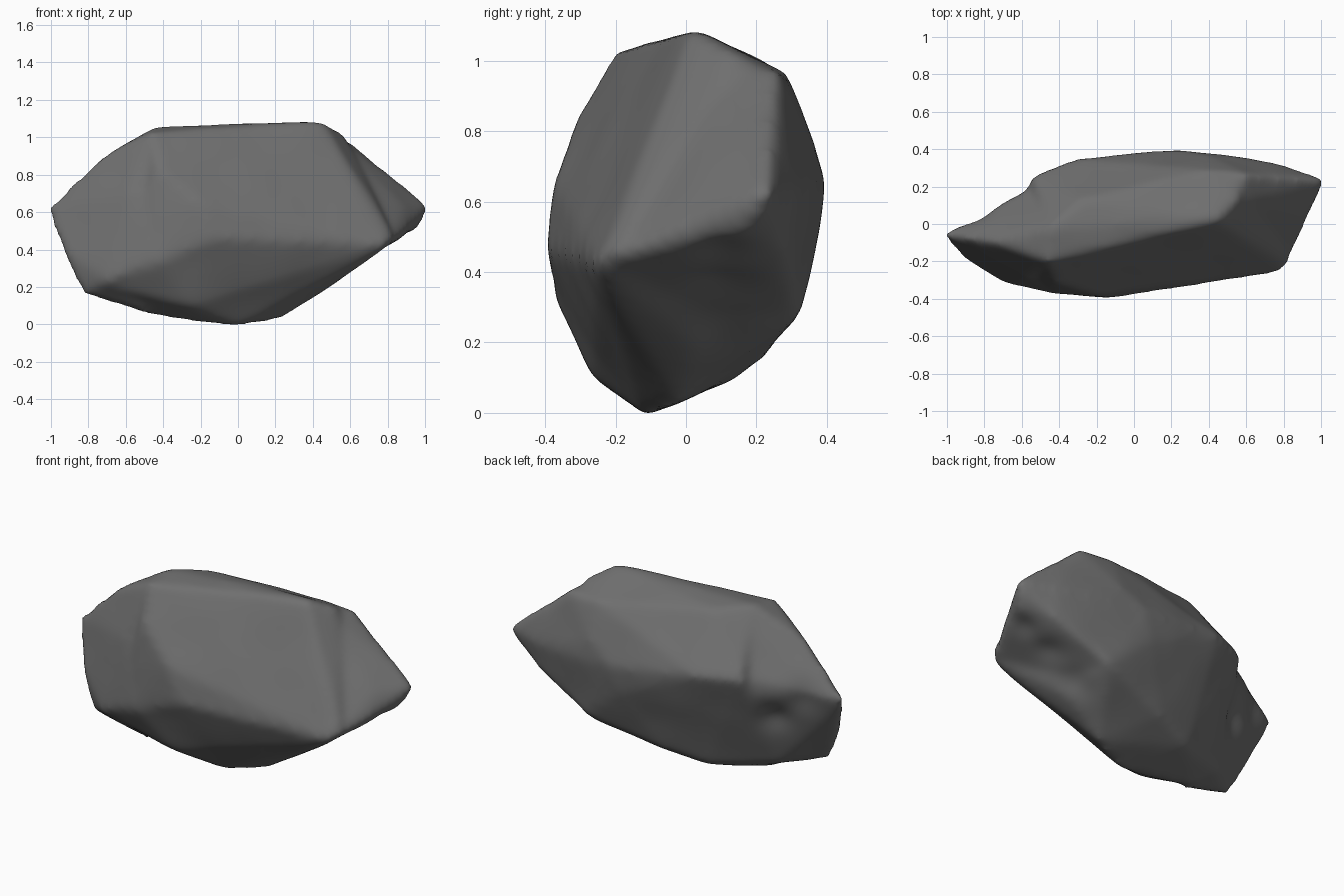
import bpy, bmesh
from math import exp
from mathutils import Vector, noise

old = bpy.data.objects.get("Cube")
if old:
    bpy.data.objects.remove(old, do_unlink=True)

stone = bpy.data.materials.new("dark grey stone")
stone.use_nodes = True
colour = (0.16, 0.16, 0.16, 1)
stone.diffuse_color = colour
stone.node_tree.nodes["Principled BSDF"].inputs["Base Color"].default_value = colour


def add_hull(bm, points):
    """Add the convex hull of a few corner points as one closed chunk."""
    chunk = bmesh.new()
    for p in points:
        chunk.verts.new(p)
    bmesh.ops.convex_hull(chunk, input=chunk.verts)
    loose = [v for v in chunk.verts if not v.link_faces]
    bmesh.ops.delete(chunk, geom=loose, context='VERTS')
    bmesh.ops.recalc_face_normals(chunk, faces=chunk.faces)
    me = bpy.data.meshes.new("chunk")
    chunk.to_mesh(me)
    chunk.free()
    bm.from_mesh(me)
    bpy.data.meshes.remove(me)


# Corners of the main slab
top_rim = [(-.46, -.2, 1.02), (-.44, -.02, 1.05), (.45, .02, 1.08),
           (.57, .15, 1.01), (.4, .28, .96), (-.28, .12, 1.03)]
front_ridge = [(-.42, -.37, .33), (-.12, -.395, .46), (.8, -.25, .42),
               (.83, -.2, .47), (.62, -.05, .74), (-.7, -.28, .2),
               (-.42, -.31, .83), (-.2, -.37, .64)]
back_ridge = [(.25, .395, .65), (.4, .36, .76), (-.3, .345, .72),
              (-.54, .25, .72), (.2, .375, .5), (.45, .32, .28),
              (-.59, .13, .56)]
keel = [(0, -.12, -.01), (-.15, -.11, 0), (-.5, -.11, .06), (.23, -.03, .03),
        (.48, .02, .19), (0, .22, .16), (-.25, .14, .1), (-.6, -.02, .14),
        (-.25, -.26, .1)]

# Pointed spur on the right end and thin wedge on the left end
spur = [(1.02, .235, .63), (1, .21, .57), (.96, .16, .51), (.61, .26, .96),
        (.5, .1, 1.01), (.88, .02, .5), (.89, .05, .62), (.81, -.22, .43),
        (.8, .28, .46), (.8, .31, .62), (.6, .345, .63), (.45, .32, .28),
        (.3, .385, .64), (.4, .36, .76), (.4, .28, .96), (.4, .05, .2)]
wedge = [(-1.02, -.06, .61), (-.92, -.17, .38), (-.83, -.2, .16),
         (-.75, -.1, .87), (-.46, -.2, 1.02), (-.44, -.02, 1.05),
         (-.69, -.31, .23), (-.59, .16, .62), (-.6, -.02, .14),
         (-.42, -.37, .35), (-.57, -.28, .7), (-.5, -.16, .06),
         (-.35, .28, .74), (-.35, .1, 1)]

bm = bmesh.new()
for corners in (top_rim + front_ridge + back_ridge + keel, spur, wedge):
    add_hull(bm, corners)
mesh = bpy.data.meshes.new("rock")
bm.to_mesh(mesh)
bm.free()
rock = bpy.data.objects.new("rock", mesh)
bpy.context.collection.objects.link(rock)

# Fuse the chunks and wear down the edges
fuse = rock.modifiers.new("fuse", 'REMESH')
fuse.mode = 'VOXEL'
fuse.voxel_size = 0.02
wear = rock.modifiers.new("wear", 'SMOOTH')
wear.factor = 0.5
wear.iterations = 16
bpy.context.view_layer.update()
worn = bpy.data.meshes.new_from_object(
    rock.evaluated_get(bpy.context.evaluated_depsgraph_get()))
rock.modifiers.clear()
rock.data = worn
bpy.data.meshes.remove(mesh)
worn.name = "rock"

# Hollows under the spur and in the left end: centre, radius, depth
hollows = [((.86, .1, .46), .08, .02), ((.7, .1, .36), .09, .025),
           ((.48, .09, .23), .09, .02), ((-.66, .09, .45), .09, .03),
           ((-.82, .05, .6), .1, .025)]
normals = [v.normal.copy() for v in worn.vertices]
for v, n in zip(worn.vertices, normals):
    push = 0.006 + 0.006 * noise.noise(v.co * 4)
    for centre, radius, depth in hollows:
        push -= depth * exp(-((v.co - Vector(centre)).length / radius) ** 2)
    v.co += n * push

# Centre the rock and stand it on the ground
low = Vector([min(v.co[i] for v in worn.vertices) for i in range(3)])
high = Vector([max(v.co[i] for v in worn.vertices) for i in range(3)])
middle = (low + high) / 2
middle.z = low.z
for v in worn.vertices:
    v.co -= middle

worn.materials.clear()
worn.materials.append(stone)
for face in worn.polygons:
    face.material_index = 0
    face.use_smooth = True
worn.update()
